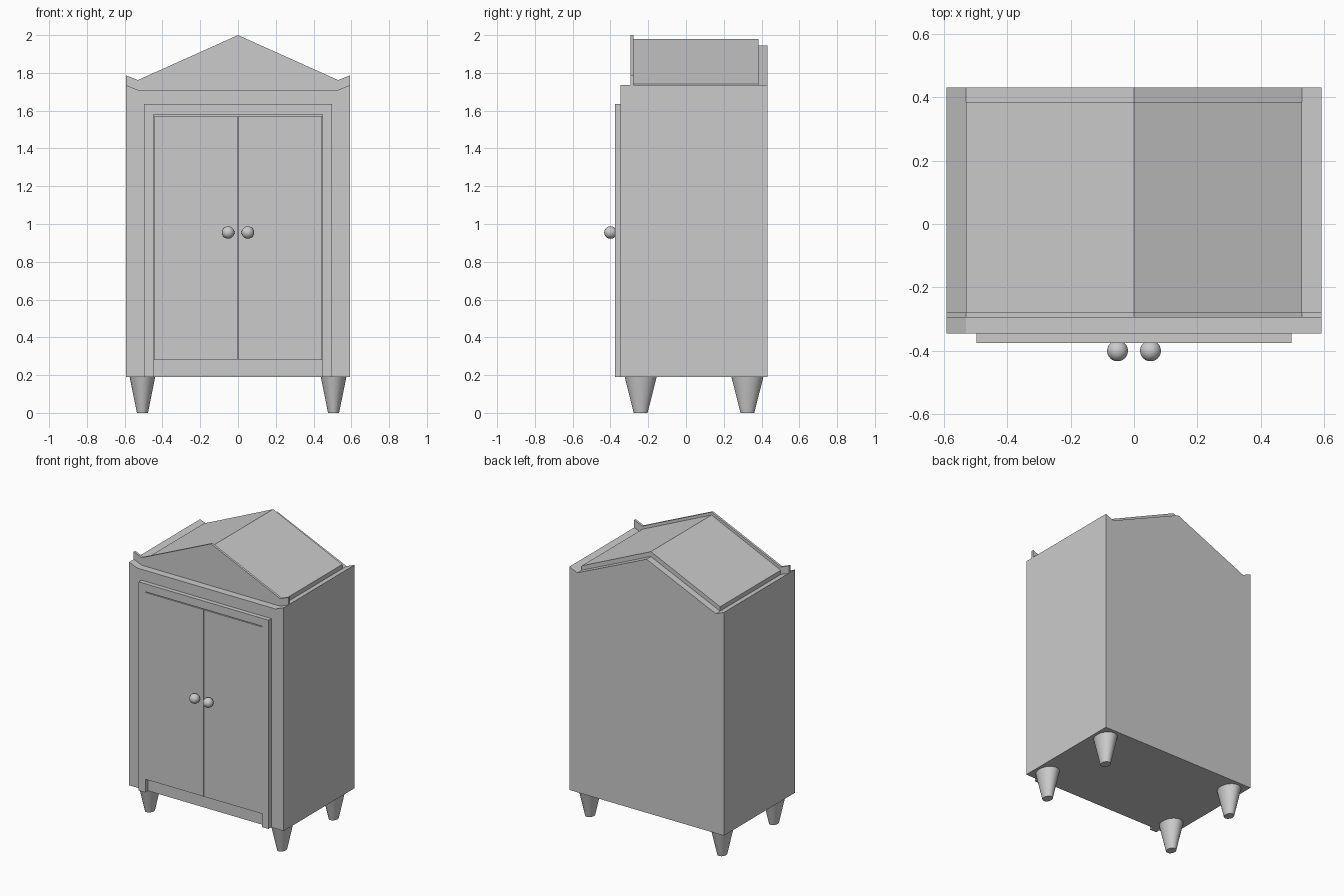
import bpy
import bmesh
import math

if "Cube" in bpy.data.objects:
    bpy.data.objects.remove(bpy.data.objects["Cube"])


def extrude(name, profile, y0, y1):
    """Closed solid from an (x, z) profile swept along y."""
    bm = bmesh.new()
    face = bm.faces.new([bm.verts.new((x, y0, z)) for x, z in profile])
    res = bmesh.ops.extrude_face_region(bm, geom=[face])
    moved = [v for v in res["geom"] if isinstance(v, bmesh.types.BMVert)]
    bmesh.ops.translate(bm, verts=moved, vec=(0, y1 - y0, 0))
    bmesh.ops.recalc_face_normals(bm, faces=bm.faces)
    return finish(name, bm)


def finish(name, bm):
    mesh = bpy.data.meshes.new(name)
    bm.to_mesh(mesh)
    bm.free()
    obj = bpy.data.objects.new(name, mesh)
    bpy.context.collection.objects.link(obj)
    return obj


def smooth(obj):
    bpy.ops.object.select_all(action='DESELECT')
    obj.select_set(True)
    bpy.context.view_layer.objects.active = obj
    bpy.ops.object.shade_smooth_by_angle(angle=math.radians(35))


def rect(x0, x1, z0, z1):
    return [(x0, z0), (x1, z0), (x1, z1), (x0, z1)]


def mirrored(half):
    """Complete a profile whose right half runs from bottom to top."""
    return half + [(-x, z) for x, z in reversed(half) if x > 0]


W = 0.592  # half width of the cabinet
E = 0.53   # half width of the roof

# Cabinet body: front ledge, then the gabled main volume
extrude("body_front", mirrored([(W, 0.19), (W, 1.735), (E, 1.71)]), -0.346, -0.28)
extrude("body", mirrored([(W, 0.19), (W, 1.735), (E, 1.71), (0, 1.945)]), -0.28, 0.431)

# Pediment board with upturned ends
extrude("pediment", mirrored([(E, 1.71), (W, 1.735), (W, 1.787), (E, 1.762), (0, 2.0)]),
        -0.295, -0.279)

# Roof panels
extrude("roof", [(E, 1.709), (E, 1.74), (0, 1.98), (-E, 1.74), (-E, 1.709), (0, 1.946)],
        -0.28, 0.384)

# Door frame, open at the bottom
extrude("door_frame", [(0.497, 0.19), (0.497, 1.635), (-0.497, 1.635), (-0.497, 0.19),
                       (-0.447, 0.19), (-0.447, 1.58), (0.447, 1.58), (0.447, 0.19)],
        -0.376, -0.345)

for side, label in ((-1, "left"), (1, "right")):
    # Doors with a narrow seam between them
    xs = sorted((side * 0.002, side * 0.446))
    extrude(label + "_door", rect(*xs, 0.28, 1.573), -0.373, -0.345)

    # Round knobs
    bm = bmesh.new()
    bmesh.ops.create_uvsphere(bm, u_segments=24, v_segments=16, radius=0.033)
    bmesh.ops.translate(bm, verts=bm.verts, vec=(side * 0.052, -0.4, 0.955))
    smooth(finish(label + "_knob", bm))

    # Tapered oval legs
    for y, place in ((-0.24, "front"), (0.325, "back")):
        bm = bmesh.new()
        bmesh.ops.create_cone(bm, cap_ends=True, segments=32, radius1=0.43,
                              radius2=1.0, depth=0.192)
        bmesh.ops.scale(bm, verts=bm.verts, vec=(0.068, 0.085, 1))
        bmesh.ops.translate(bm, verts=bm.verts, vec=(side * 0.506, y, 0.096))
        smooth(finish(f"{place}_{label}_leg", bm))
